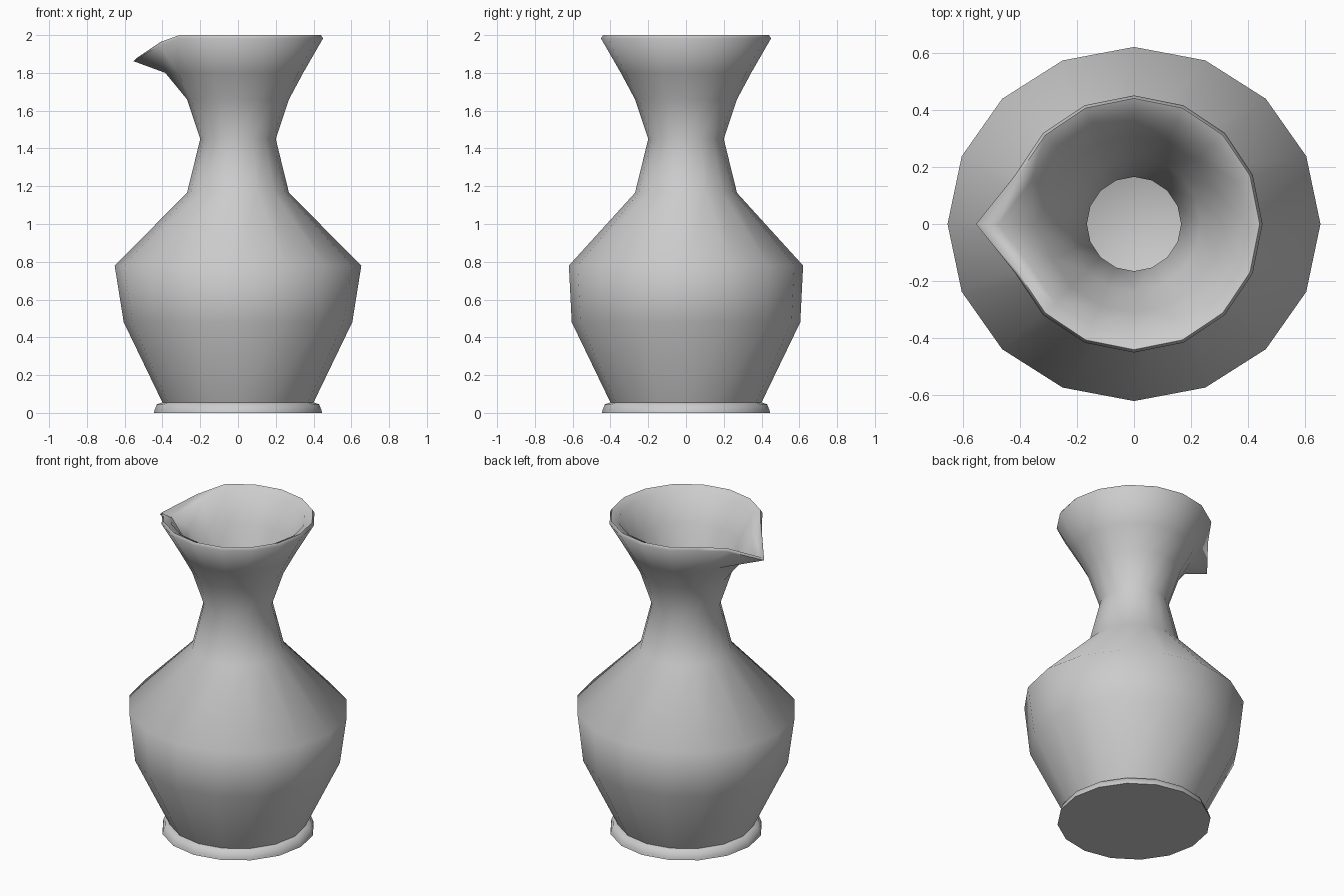
import bpy
import bmesh
import math

cube = bpy.data.objects.get("Cube")
if cube:
    bpy.data.objects.remove(cube, do_unlink=True)

SIDES = 16

clay = bpy.data.materials.new("grey_clay")
clay.use_nodes = True
grey = (0.6, 0.6, 0.6, 1.0)
clay.diffuse_color = grey
clay.node_tree.nodes["Principled BSDF"].inputs["Base Color"].default_value = grey

# Profile from the foot up the outside, over the lip and down the inside:
# (x radius, y radius, height)
profile = [
    (0.445, 0.445, 0.0), (0.442, 0.442, 0.014), (0.43, 0.43, 0.045), (0.40, 0.40, 0.055),
    (0.605, 0.605, 0.48), (0.653, 0.62, 0.78), (0.27, 0.27, 1.165),
    (0.20, 0.20, 1.45), (0.27, 0.27, 1.66), (0.345, 0.345, 1.80),
    (0.45, 0.45, 1.982), (0.44, 0.44, 2.0), (0.39, 0.39, 1.975),
    (0.31, 0.31, 1.81), (0.235, 0.235, 1.66), (0.165, 0.165, 1.45),
    (0.235, 0.235, 1.18), (0.61, 0.58, 0.77), (0.565, 0.565, 0.49), (0.36, 0.36, 0.08),
]
# Spout: ring index -> (distance, height) of the pulled column
spout_tip = {9: (0.385, 1.80), 10: (0.553, 1.862), 11: (0.54, 1.876),
             12: (0.475, 1.87), 13: (0.345, 1.825)}
# Drop of the lip on the columns next to the spout
spout_side_drop = {10: 0.035, 11: 0.035, 12: 0.03}

bm = bmesh.new()
rings = []
for r, (rx, ry, z) in enumerate(profile):
    ring = []
    for s in range(SIDES):
        a = 2 * math.pi * s / SIDES
        x, y, h = rx * math.cos(a), ry * math.sin(a), z
        from_spout = abs(s - SIDES // 2)
        if from_spout == 0 and r in spout_tip:
            x, h = -spout_tip[r][0], spout_tip[r][1]
        elif from_spout == 1:
            h -= spout_side_drop.get(r, 0)
        ring.append(bm.verts.new((x, y, h)))
    rings.append(ring)

# Walls
for low, high in zip(rings, rings[1:]):
    for s in range(SIDES):
        n = (s + 1) % SIDES
        bm.faces.new((low[s], low[n], high[n], high[s]))

# Underside and inner floor
bm.faces.new(list(reversed(rings[0])))
bm.faces.new(rings[-1])
bm.normal_update()

mesh = bpy.data.meshes.new("jug")
bm.to_mesh(mesh)
bm.free()
mesh.materials.append(clay)
jug = bpy.data.objects.new("jug", mesh)
bpy.context.collection.objects.link(jug)

bpy.ops.object.select_all(action="DESELECT")
jug.select_set(True)
bpy.context.view_layer.objects.active = jug
bpy.ops.object.shade_smooth_by_angle(angle=math.radians(80))
